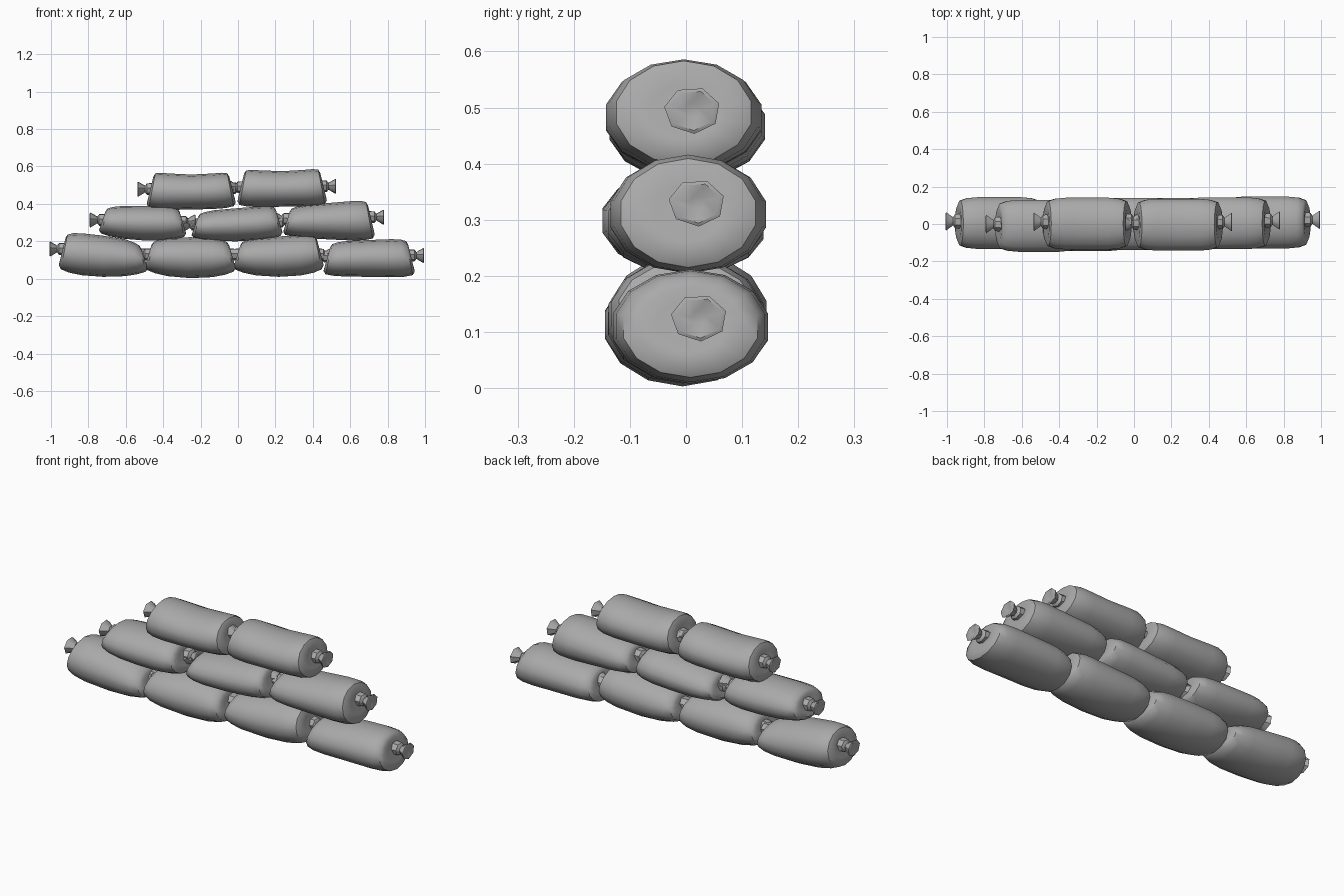
import bpy
import bmesh
from math import sin, cos, pi

cube = bpy.data.objects.get("Cube")
if cube:
    bpy.data.objects.remove(cube, do_unlink=True)

# Single sackcloth colour
cloth = bpy.data.materials.new("grey_sackcloth")
cloth.use_nodes = True
GREY = (0.4, 0.4, 0.4, 1.0)
cloth.diffuse_color = GREY
cloth.node_tree.nodes["Principled BSDF"].inputs["Base Color"].default_value = GREY


def loft(bm, rings):
    """Skin a list of equal point rings and cap both ends."""
    loops = [[bm.verts.new(p) for p in ring] for ring in rings]
    for a, b in zip(loops, loops[1:]):
        n = len(a)
        for i in range(n):
            j = (i + 1) % n
            bm.faces.new((a[i], a[j], b[j], b[i]))
    bm.faces.new(loops[0][::-1])
    bm.faces.new(loops[-1])


def finish(bm, name):
    bmesh.ops.recalc_face_normals(bm, faces=bm.faces)
    mesh = bpy.data.meshes.new(name)
    bm.to_mesh(mesh)
    bm.free()
    mesh.materials.append(cloth)
    obj = bpy.data.objects.new(name, mesh)
    bpy.context.collection.objects.link(obj)
    bpy.ops.object.select_all(action="DESELECT")
    obj.select_set(True)
    bpy.context.view_layer.objects.active = obj
    bpy.ops.object.shade_smooth_by_angle(angle=pi / 4)


def blend(values, u):
    """Smooth curve through the left, middle and right values."""
    a, m, b = values
    return a * (1 - u) * (1 - 2 * u) + 4 * m * u * (1 - u) + b * u * (2 * u - 1)


# Distance in from a bag end, section scale, inward lean of the upper half
END = [(0.008, 0.45, 0.02), (0.004, 0.68, 0.025), (0.015, 0.87, 0.025),
       (0.055, 0.96, 0.015), (0.12, 1.0, 0.0)]
SIDES = 14


def sandbag(name, x0, x1, bottom, top, y):
    length = x1 - x0
    stations = [(d, s, lean) for d, s, lean in END]
    stations += [(length / 2, 1.0, 0.0)]
    stations += [(length - d, s, -lean) for d, s, lean in reversed(END)]
    rings = []
    for d, s, lean in stations:
        u = d / length
        lo, hi = blend(bottom, u), blend(top, u)
        mid, half = (lo + hi) / 2, (hi - lo) / 2 * s
        width = 0.142 * (s if s < 0.8 else s * 0.95 + 0.05 * s * s)
        ring = []
        for i in range(SIDES):
            a = 2 * pi * i / SIDES + pi / 2
            ring.append((x0 + d + lean * (sin(a) + 0.6) * 0.7,
                         y + width * cos(a), mid + half * sin(a)))
        rings.append(ring)
    bm = bmesh.new()
    loft(bm, rings)
    finish(bm, name)


# Pinched neck flaring out to a gathered tip with a shallow hollow
KNOT = [(-0.035, 0.034), (0.002, 0.032), (0.012, 0.019),
        (0.05, 0.042), (0.053, 0.036), (0.045, 0.012)]


def knot(name, x, side, y, z):
    rings = [[(x + side * d, y + 1.2 * r * cos(2 * pi * i / 7 + 0.3),
               z + r * sin(2 * pi * i / 7 + 0.3)) for i in range(7)]
             for d, r in KNOT]
    bm = bmesh.new()
    loft(bm, rings)
    finish(bm, name)


# Row, x range, bottom heights, top heights, knot heights, sideways offset
BAGS = [
    ("lower", -0.955, -0.485, (.04, .01, .03), (.25, .23, .185), (.16, .13), .005),
    ("lower", -0.495, -0.015, (.04, .003, .03), (.205, .222, .205), (.13, .13), -.006),
    ("lower", -0.02, 0.455, (.04, .01, .04), (.205, .226, .24), (.13, .13), .0),
    ("lower", 0.46, 0.942, (.012, .01, .005), (.195, .207, .215), (.12, .125), .008),
    ("middle", -0.74, -0.28, (.235, .205, .215), (.385, .39, .385), (.315, .305), -.01),
    ("middle", -0.245, 0.235, (.21, .2, .22), (.355, .377, .395), (.29, .305), .0),
    ("middle", 0.245, 0.728, (.225, .21, .2), (.385, .405, .425), (.32, .33), .004),
    ("upper", -0.485, -0.015, (.365, .37, .375), (.58, .557, .58), (.48, .485), .002),
    ("upper", 0.0, 0.472, (.38, .385, .385), (.595, .575, .6), (.49, .495), -.004),
]

for n, (row, x0, x1, bottom, top, ties, y) in enumerate(BAGS, 1):
    name = f"{row}_sandbag_{n}"
    sandbag(name, x0, x1, bottom, top, y)
    knot(name + "_right_knot", x0, -1, y + 0.01, ties[0])
    knot(name + "_left_knot", x1, 1, y + 0.015, ties[1])
